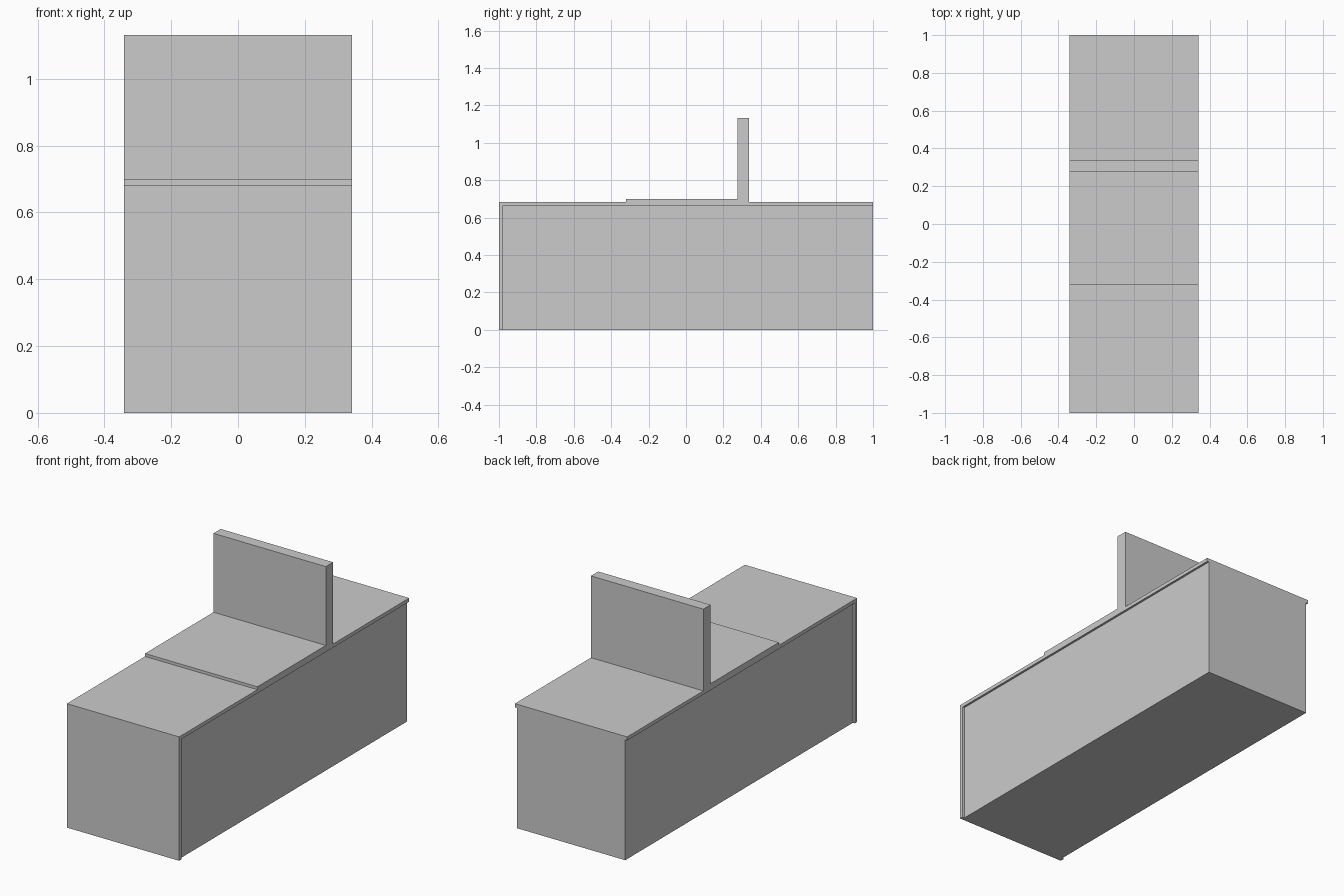
import bpy, bmesh

if "Cube" in bpy.data.objects:
    bpy.data.objects.remove(bpy.data.objects["Cube"])

W = 0.342      # half width of the countertop shell
INSET = 0.012  # side overhang over the body


def extrude_profile(name, pts, half_width):
    """Extrude a closed (y, z) profile symmetrically along x."""
    bm = bmesh.new()
    face = bm.faces.new([bm.verts.new((-half_width, y, z)) for y, z in pts])
    res = bmesh.ops.extrude_face_region(bm, geom=[face])
    verts = [g for g in res["geom"] if isinstance(g, bmesh.types.BMVert)]
    bmesh.ops.translate(bm, verts=verts, vec=(2 * half_width, 0, 0))
    bmesh.ops.recalc_face_normals(bm, faces=bm.faces)
    mesh = bpy.data.meshes.new(name)
    bm.to_mesh(mesh)
    bm.free()
    obj = bpy.data.objects.new(name, mesh)
    bpy.context.collection.objects.link(obj)
    return obj


# Closed cabinet body
extrude_profile("cabinet_body",
                [(-0.98, 0), (1, 0), (1, 0.662), (-0.98, 0.662)], W - INSET)

# Shell: front panel, countertop, raised pad and upright screen in one piece
extrude_profile("counter_shell", [
    (-1, 0), (-1, 0.682),                               # front panel
    (-0.32, 0.682), (-0.32, 0.698), (0.275, 0.698),     # raised pad
    (0.275, 1.132), (0.338, 1.132), (0.338, 0.682),     # upright screen
    (1, 0.682), (1, 0.662), (-0.98, 0.662), (-0.98, 0)  # rear top, underside
], W)
